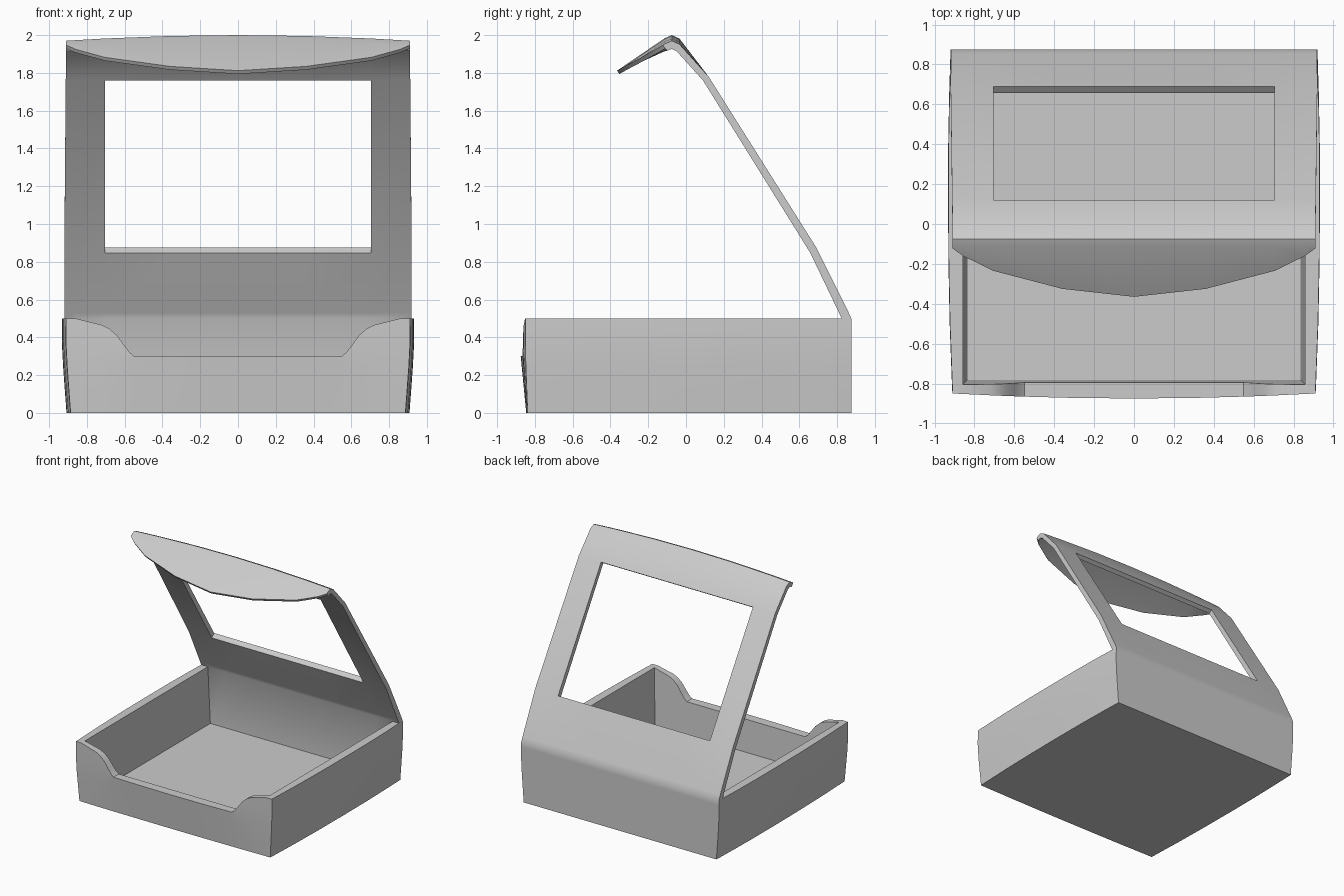
import bpy, bmesh

if "Cube" in bpy.data.objects:
    bpy.data.objects.remove(bpy.data.objects["Cube"])

H, C, YB, YI = 0.5, 0.858, 0.875, 0.825   # rim height, inner half width, back outer, back inner


def interp(v, pts):
    if v <= pts[0][0]:
        return pts[0][1]
    for (a, fa), (b, fb) in zip(pts, pts[1:]):
        if v <= b:
            return fa + (fb - fa) * (v - a) / (b - a)
    return pts[-1][1]


def half_width(y, z):
    base = interp(z, [(0, .885), (.2, .90), (.35, .91), (.5, .908)])
    return base + .022 * max(0, 1 - (y / YB) ** 2) + .01 * max(0, y / YB)


def front_y(x, z):
    corner = interp(z, [(0, .838), (.3, .85), (.5, .85)])
    bulge = interp(z, [(0, .008), (.3, .025), (.5, .025)])
    return -corner - bulge * (1 - min(1, abs(x) / .9) ** 2)


# Front wall top edge with its scooped notch
NOTCH = [(.55, .3), (.575, .322), (.6, .355), (.64, .41), (.68, .445), (.72, .465), (C, .5)]


def mirrored(vals):
    return [-v for v in reversed(vals)] + [0] + list(vals)


front_cols = mirrored([.3] + [p[0] for p in NOTCH] + [1])
back_cols = mirrored([.36, .705, C, 1])
side_rows = [-.805, -.5, -.2, .1, .4, .65, YI]
loop = ([("front", u) for u in front_cols] + [("right", y) for y in side_rows]
        + [("back", u) for u in reversed(back_cols)] + [("left", y) for y in reversed(side_rows)])


def outer(side, s, t):
    z = t * (interp(abs(s), NOTCH) if side == "front" else H)
    if side == "front":
        x = s * half_width(-.85, z) if abs(s) == 1 else s
        return x, front_y(x, z), z
    if side == "back":
        return (s * half_width(YB, z) if abs(s) == 1 else s), YB, z
    return (1 if side == "right" else -1) * half_width(s, z), s, z


def inner(side, s, t):
    x, y, top = outer(side, s, 1)
    z = .03 + (top - .03) * t
    xi, yf = .833 + .05 * z, -.78 - .05 * z
    return max(-xi, min(xi, x)), max(yf, min(YI, y)), z


bm = bmesh.new()

# Tray: loft of outer wall, rim and inner wall
rings = [[bm.verts.new(outer(s, v, t)) for s, v in loop] for t in (0, .25, .5, .75, .92, 1)]
rings += [[bm.verts.new(inner(s, v, t)) for s, v in loop] for t in (1, 0)]
n = len(loop)
for k, (a, b) in enumerate(zip(rings, rings[1:])):
    for i in range(n):
        j = (i + 1) % n
        if k == 5 and a[i].co.y > .82 and a[j].co.y > .82:
            continue          # the lid grows out of the back rim here
        bm.faces.new((a[i], a[j], b[j], b[i]))
bm.faces.new(rings[0])
bm.faces.new(rings[-1])

# Lid: bent sheet profile (y, z) from the back rim over the crest to the flap
OUT = [(YB, .5), (.857, .54), (.69, .875), (.12, 1.78), (-.035, 1.982), (-.075, 2.0), (-.112, 1.984)]
INN = [(YI, .5), (.81, .53), (.658, .847), (.09, 1.76), (-.05, 1.945), (-.075, 1.957), (-.1, 1.947)]
TIP = [(0, -.365), (.36, -.325), (.705, -.235), (C, -.16), (.91, -.122)]


def lid_point(profile, r, u):
    if r < len(profile):
        y, z = profile[r]
    else:                     # curved edge of the front flap
        y = interp(abs(u), TIP)
        z = 1.984 + .68 * (y + .112)
        if profile is INN:
            y, z = y + .012, z - .018
    w = interp(z, [(.5, half_width(YB, .5)), (1, .92), (1.95, .91)])
    x = u * w if abs(u) == 1 else u
    if r >= 4:
        z -= .03 * (x / .91) ** 2
    return x, y, z


def sheet(profile):
    return [[bm.verts.new(lid_point(profile, r, u)) for u in back_cols] for r in range(len(OUT) + 1)]


O, I = sheet(OUT), sheet(INN)
cells = {(r, c) for r in range(len(OUT)) for c in range(len(back_cols) - 1)
         if not (r == 2 and 2 <= c <= 5)}          # window opening
for r, c in cells:
    for g in (O, I):
        bm.faces.new((g[r][c], g[r][c + 1], g[r + 1][c + 1], g[r + 1][c]))
    borders = {(r - 1, c): ((r, c), (r, c + 1)), (r + 1, c): ((r + 1, c), (r + 1, c + 1)),
               (r, c - 1): ((r, c), (r + 1, c)), (r, c + 1): ((r, c + 1), (r + 1, c + 1))}
    for nb, ((p, q), (s, t)) in borders.items():
        if nb not in cells and nb[0] >= 0:
            bm.faces.new((O[p][q], O[s][t], I[s][t], I[p][q]))

# Weld lid and tray into one moulded shell
bmesh.ops.remove_doubles(bm, verts=bm.verts[:], dist=.004)
bmesh.ops.recalc_face_normals(bm, faces=bm.faces[:])
mesh = bpy.data.meshes.new("tray_with_window_lid")
bm.to_mesh(mesh)
bm.free()
box = bpy.data.objects.new("tray_with_window_lid", mesh)
bpy.context.collection.objects.link(box)
bpy.context.view_layer.objects.active = box
box.select_set(True)
bpy.ops.object.shade_smooth_by_angle(angle=.7)
